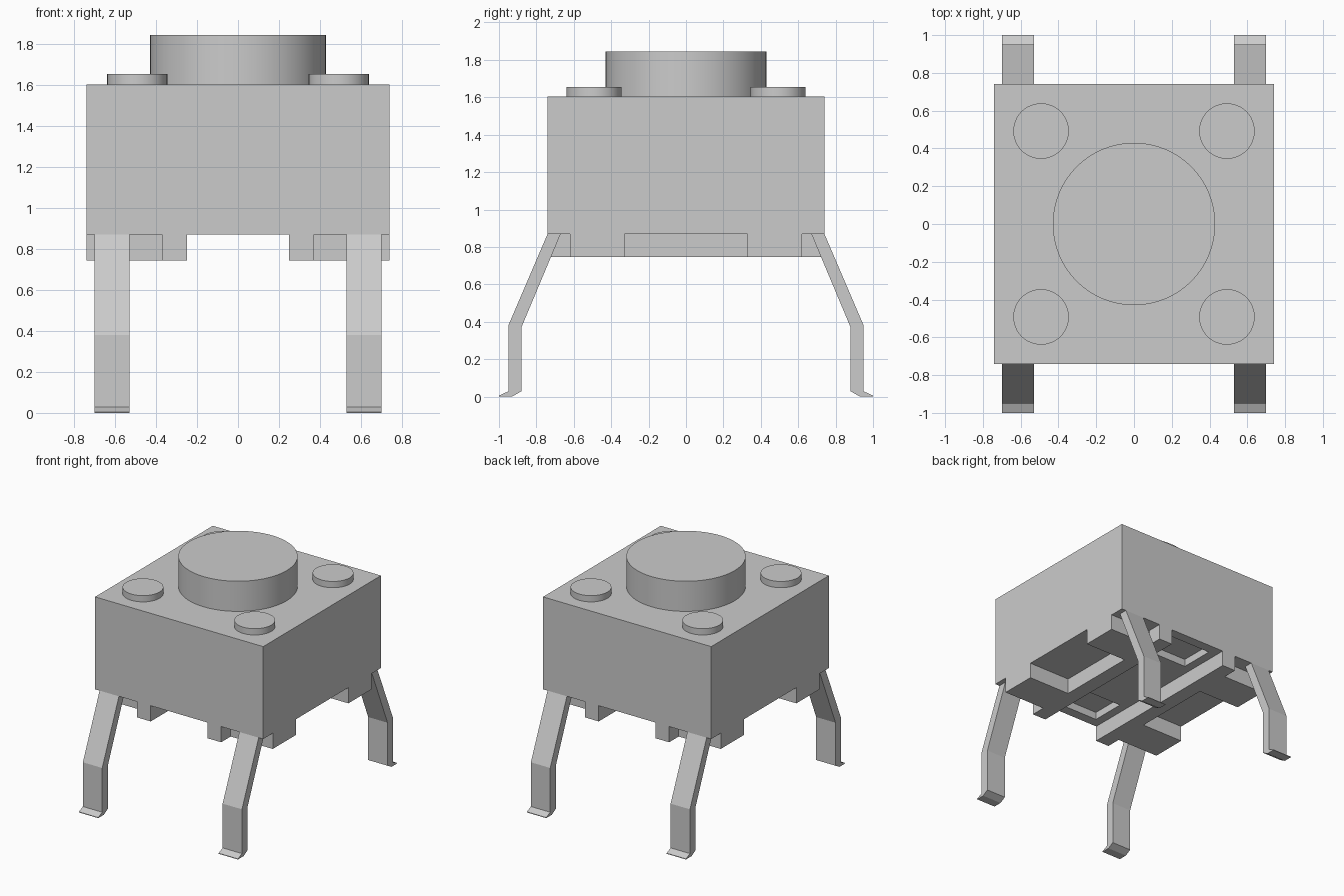
import bpy, bmesh, math

if "Cube" in bpy.data.objects:
    bpy.data.objects.remove(bpy.data.objects["Cube"])

W = 0.74                      # half width of the housing
TOP, SEAT, LOW = 1.605, 0.87, 0.745


def finish(name, bm):
    bmesh.ops.recalc_face_normals(bm, faces=bm.faces)
    me = bpy.data.meshes.new(name)
    bm.to_mesh(me)
    bm.free()
    ob = bpy.data.objects.new(name, me)
    bpy.context.collection.objects.link(ob)
    return ob


def box(name, x0, x1, y0, y1, z0, z1):
    bm = bmesh.new()
    bmesh.ops.create_cube(bm, size=1)
    for v in bm.verts:
        v.co = (x1 if v.co.x > 0 else x0,
                y1 if v.co.y > 0 else y0,
                z1 if v.co.z > 0 else z0)
    return finish(name, bm)


def disc(name, x, y, r, z0, z1, sides):
    bpy.ops.mesh.primitive_cylinder_add(vertices=sides, radius=r, depth=z1 - z0,
                                        location=(x, y, (z0 + z1) / 2))
    ob = bpy.context.object
    ob.name = name
    bpy.ops.object.shade_smooth_by_angle(angle=math.radians(30))
    return ob


def extrude_profile(name, pts, x0, x1):
    bm = bmesh.new()
    face = bm.faces.new([bm.verts.new((x0, y, z)) for y, z in pts])
    out = bmesh.ops.extrude_face_region(bm, geom=[face])
    for v in out["geom"]:
        if isinstance(v, bmesh.types.BMVert):
            v.co.x = x1
    return finish(name, bm)


# Housing block, full height including the underside ribs
housing = box("housing", -W, W, -W, W, LOW, TOP)

# Underside cuts: central channel, side notches, corner notches, channel pockets
cuts = [(-0.25, 0.25, -0.9, 0.9, SEAT)]
for s in (-1, 1):
    cuts.append((s * 0.37, s * 0.9, -0.33, 0.33, SEAT))
    cuts.append((-0.18, 0.18, s * 0.38, s * 0.66, SEAT + 0.06))
    for t in (-1, 1):
        cuts.append((s * 0.37, s * 0.9, t * 0.62, t * 0.9, SEAT))

for x0, x1, y0, y1, z1 in cuts:
    cutter = box("cutter", min(x0, x1), max(x0, x1), min(y0, y1), max(y0, y1), 0.6, z1)
    cutter.hide_render = True
    mod = housing.modifiers.new("cut", 'BOOLEAN')
    mod.operation, mod.solver, mod.object = 'DIFFERENCE', 'EXACT', cutter
    bpy.context.view_layer.objects.active = housing
    bpy.ops.object.modifier_apply(modifier=mod.name)
    bpy.data.objects.remove(cutter)

# Push button and corner rivets
disc("push_button", 0, 0, 0.43, TOP, 1.845, 64)
for s in (-1, 1):
    for t in (-1, 1):
        disc("rivet", s * 0.492, t * 0.492, 0.147, TOP, 1.655, 48)

# Bent legs with small outward feet
leg = [(0.74, SEAT), (0.95, 0.38), (0.95, 0.028), (1.0, 0.005), (1.0, 0.0),
       (0.93, 0.0), (0.88, 0.028), (0.88, 0.37), (0.67, SEAT)]
for s in (-1, 1):
    for t, side in ((-1, "front"), (1, "back")):
        extrude_profile(side + "_leg", [(t * y, z) for y, z in leg], s * 0.53, s * 0.70)
